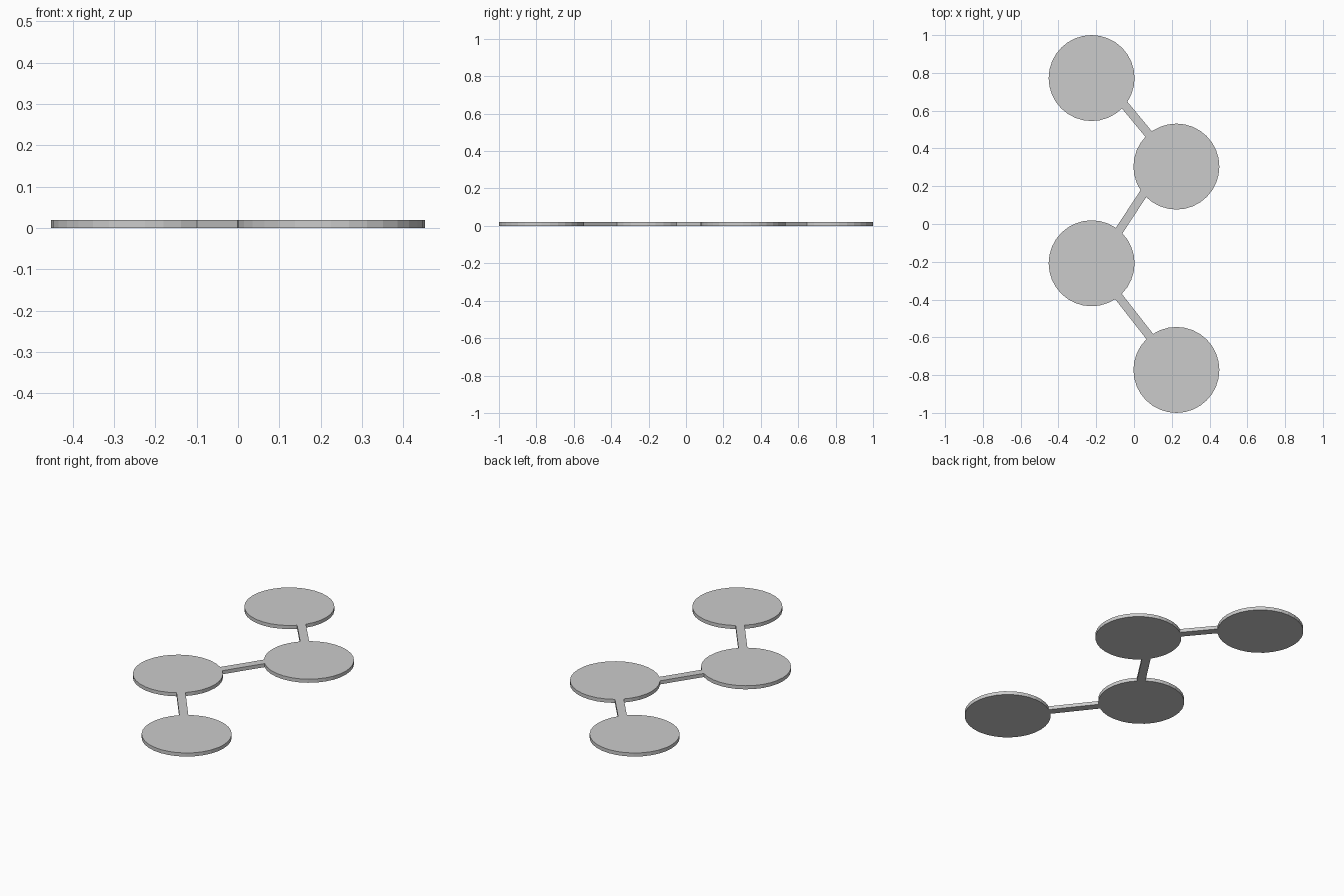
import bpy, math
from mathutils import Vector

if "Cube" in bpy.data.objects:
    bpy.data.objects.remove(bpy.data.objects["Cube"])

R, H, BAR_W = 0.2275, 0.02, 0.045
SEGMENTS = 32

discs = [(-0.2245, 0.7725), (0.2245, 0.304), (-0.2245, -0.208), (0.2245, -0.7725)]
# visible end points of each connecting bar
bars = [((-0.054, 0.635), (0.075, 0.479)),
        ((0.05, 0.161), (-0.082, -0.04)),
        ((-0.082, -0.384), (0.079, -0.59))]


def add_disc(x, y):
    bpy.ops.mesh.primitive_cylinder_add(vertices=SEGMENTS, radius=R, depth=H,
                                        location=(x, y, H / 2))
    return bpy.context.object


def add_bar(a, b, overlap=0.05):
    a, b = Vector(a), Vector(b)
    d, mid = b - a, (a + b) / 2
    bpy.ops.mesh.primitive_cube_add(size=1, location=(mid.x, mid.y, H / 2),
                                    rotation=(0, 0, math.atan2(d.y, d.x)))
    bar = bpy.context.object
    bar.scale = (d.length + 2 * overlap, BAR_W, H)
    return bar


# Four round pads, staggered left and right, fused with the thin bars between them
plate = add_disc(*discs[0])
plate.name = "linked_disc_plate"
for bar_ends, centre in zip(bars, discs[1:]):
    for part in (add_bar(*bar_ends), add_disc(*centre)):
        mod = plate.modifiers.new("fuse", 'BOOLEAN')
        mod.operation = 'UNION'
        mod.solver = 'EXACT'
        mod.object = part
        bpy.context.view_layer.objects.active = plate
        bpy.ops.object.modifier_apply(modifier=mod.name)
        bpy.data.objects.remove(part, do_unlink=True)
